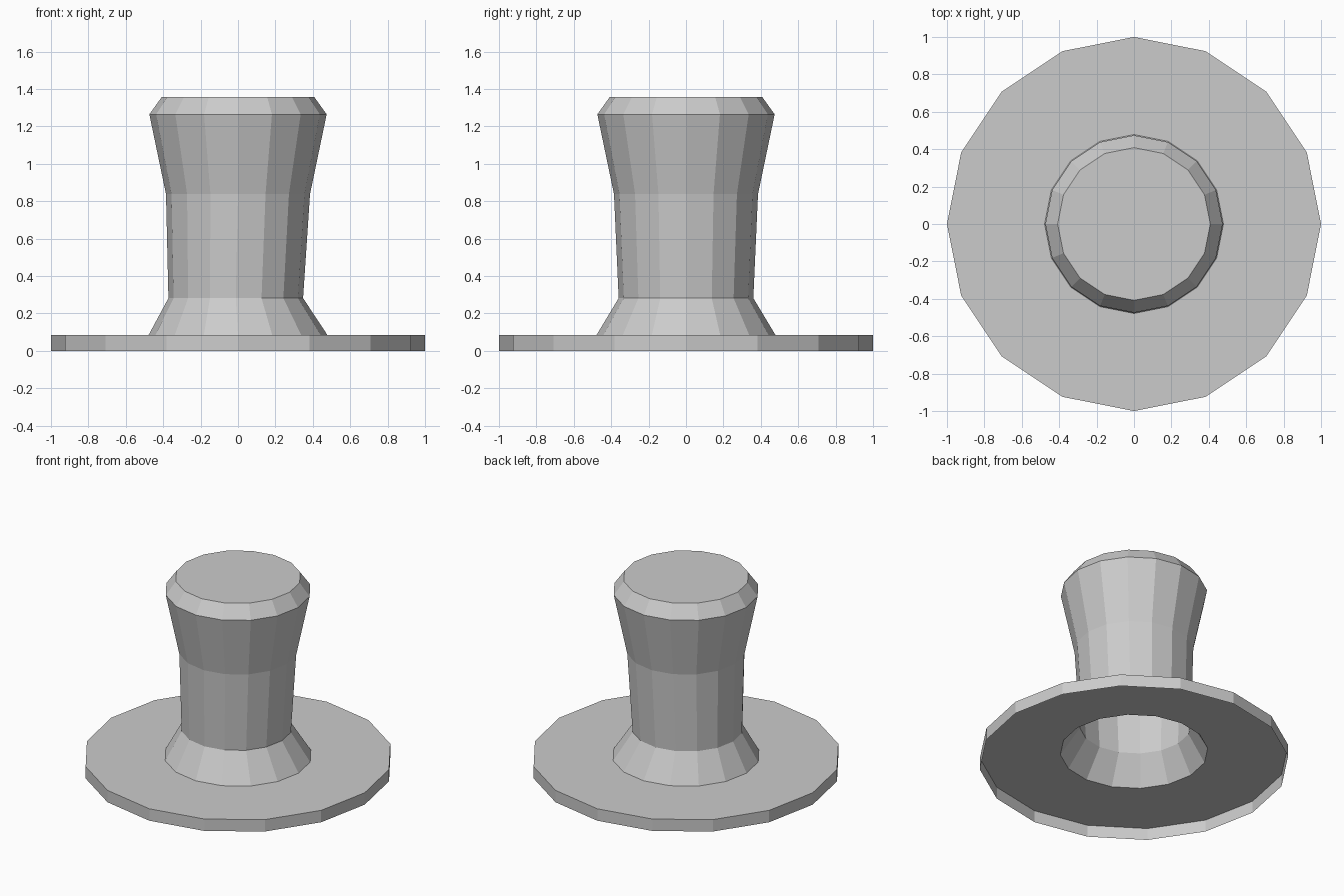
import bpy
import bmesh
from math import cos, sin, pi

if "Cube" in bpy.data.objects:
    bpy.data.objects.remove(bpy.data.objects["Cube"])

SIDES = 16


def lathe(name, profile, cap_top=False):
    """Spin (radius, z, x offset) points into flat sided rings."""
    bm = bmesh.new()
    rings = []
    for r, z, dx in profile:
        rings.append([bm.verts.new((dx + r * cos(2 * pi * i / SIDES),
                                    r * sin(2 * pi * i / SIDES), z))
                      for i in range(SIDES)])
    for low, high in zip(rings, rings[1:]):
        for i in range(SIDES):
            j = (i + 1) % SIDES
            bm.faces.new((low[i], low[j], high[j], high[i]))
    if cap_top:
        bm.faces.new(rings[-1])
    mesh = bpy.data.meshes.new(name)
    bm.to_mesh(mesh)
    bm.free()
    obj = bpy.data.objects.new(name, mesh)
    bpy.context.collection.objects.link(obj)
    return obj


# Thin round flange: outer rim and top face, open underneath
lathe("base_flange", [(1, 0, 0), (1, 0.085, 0), (0.478, 0.085, 0)])

# Hollow waisted knob: flared foot, neck, wide head, bevelled rim and top
lathe("knob", [(0.478, 0.085, 0), (0.36, 0.282, -0.012), (0.385, 0.838, 0),
               (0.474, 1.265, 0), (0.408, 1.357, 0)], cap_top=True)
